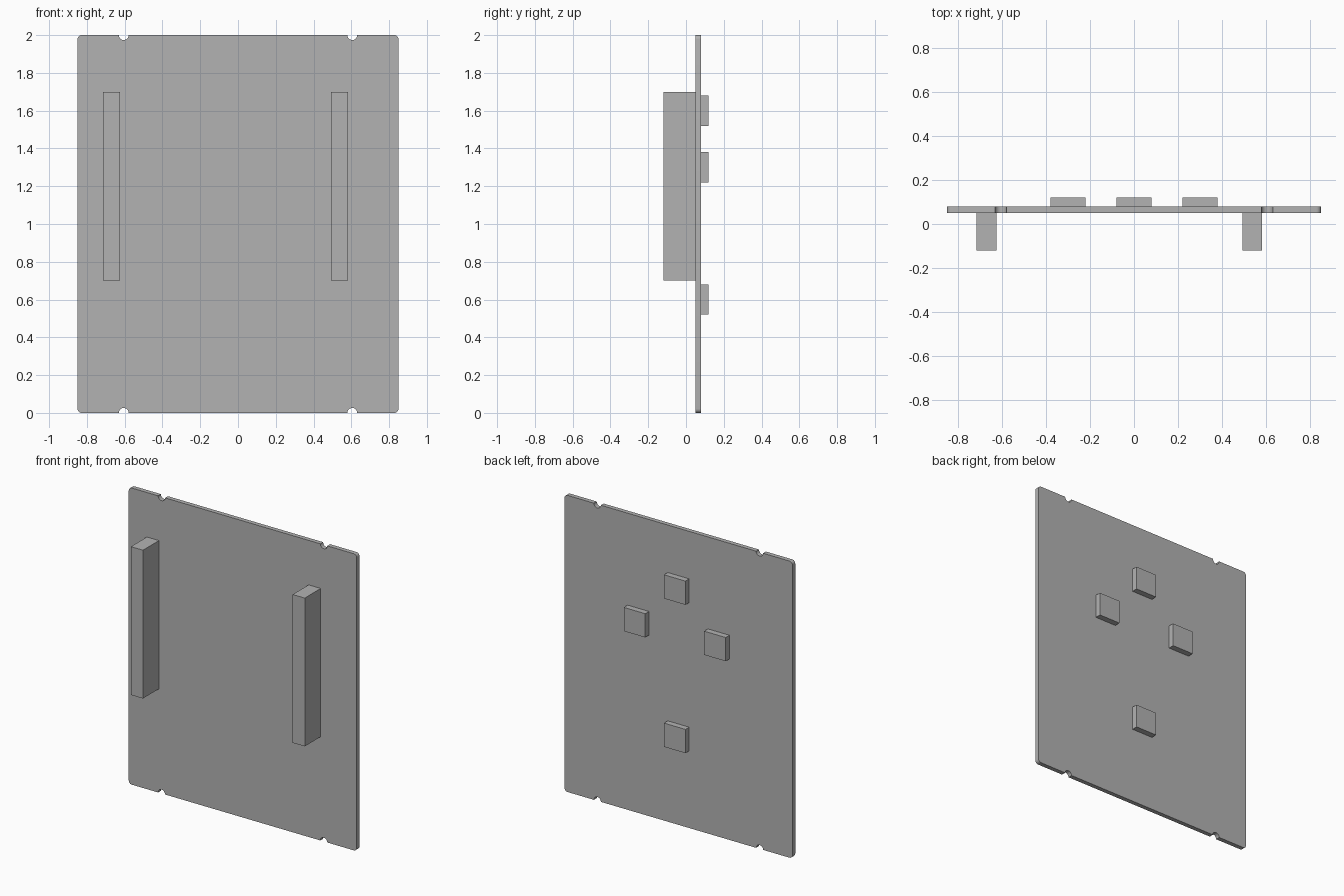
import bpy, bmesh
from math import pi, cos, sin

cube = bpy.data.objects.get("Cube")
if cube:
    bpy.data.objects.remove(cube, do_unlink=True)

grey = bpy.data.materials.new("plain_grey")
grey.use_nodes = True
grey.diffuse_color = (0.45, 0.45, 0.45, 1)
grey.node_tree.nodes["Principled BSDF"].inputs["Base Color"].default_value = (0.45, 0.45, 0.45, 1)


def finish(name, bm):
    bmesh.ops.recalc_face_normals(bm, faces=bm.faces[:])
    mesh = bpy.data.meshes.new(name)
    bm.to_mesh(mesh)
    bm.free()
    mesh.materials.append(grey)
    obj = bpy.data.objects.new(name, mesh)
    bpy.context.collection.objects.link(obj)
    return obj


def box(name, centre, size):
    bm = bmesh.new()
    bmesh.ops.create_cube(bm, size=1)
    for v in bm.verts:
        v.co = [c + s * k for c, s, k in zip(centre, size, v.co)]
    return finish(name, bm)


def arc(cx, cz, radius, start, end, steps):
    angles = [start + (end - start) * i / steps for i in range(steps + 1)]
    return [(cx + radius * cos(a), cz + radius * sin(a)) for a in angles]


# Panel outline: one quarter with rounded corner and edge notch, mirrored twice
half_width, half_height, corner = 0.85, 1.0, 0.022
quarter = arc(half_width - corner, half_height - corner, corner, 0, pi / 2, 6)
quarter += arc(0.605, half_height, 0.026, 0, -pi, 12)
upper = quarter + [(-x, z) for x, z in reversed(quarter)]
outline = upper + [(x, -z) for x, z in reversed(upper)]

# Panel
front_y, back_y = 0.05, 0.08
bm = bmesh.new()
face = bm.faces.new([bm.verts.new((x, front_y, z + half_height)) for x, z in outline])
result = bmesh.ops.extrude_face_region(bm, geom=[face], use_keep_orig=True)
verts = [g for g in result["geom"] if isinstance(g, bmesh.types.BMVert)]
bmesh.ops.translate(bm, verts=verts, vec=(0, back_y - front_y, 0))
panel = finish("panel", bm)
bpy.context.view_layer.objects.active = panel
panel.select_set(True)
bpy.ops.object.shade_smooth_by_angle()
panel.select_set(False)

# Upright bars on the front
for name, x in (("right_bar", -0.67), ("left_bar", 0.537)):
    box(name, (x, -0.035, 1.2), (0.09, 0.17, 1.0))

# Square pads on the back
for name, x, z in (("top_pad", 0, 1.6), ("right_pad", -0.3, 1.3),
                   ("left_pad", 0.3, 1.3), ("bottom_pad", 0, 0.6)):
    box(name, (x, 0.1, z), (0.16, 0.04, 0.16))
